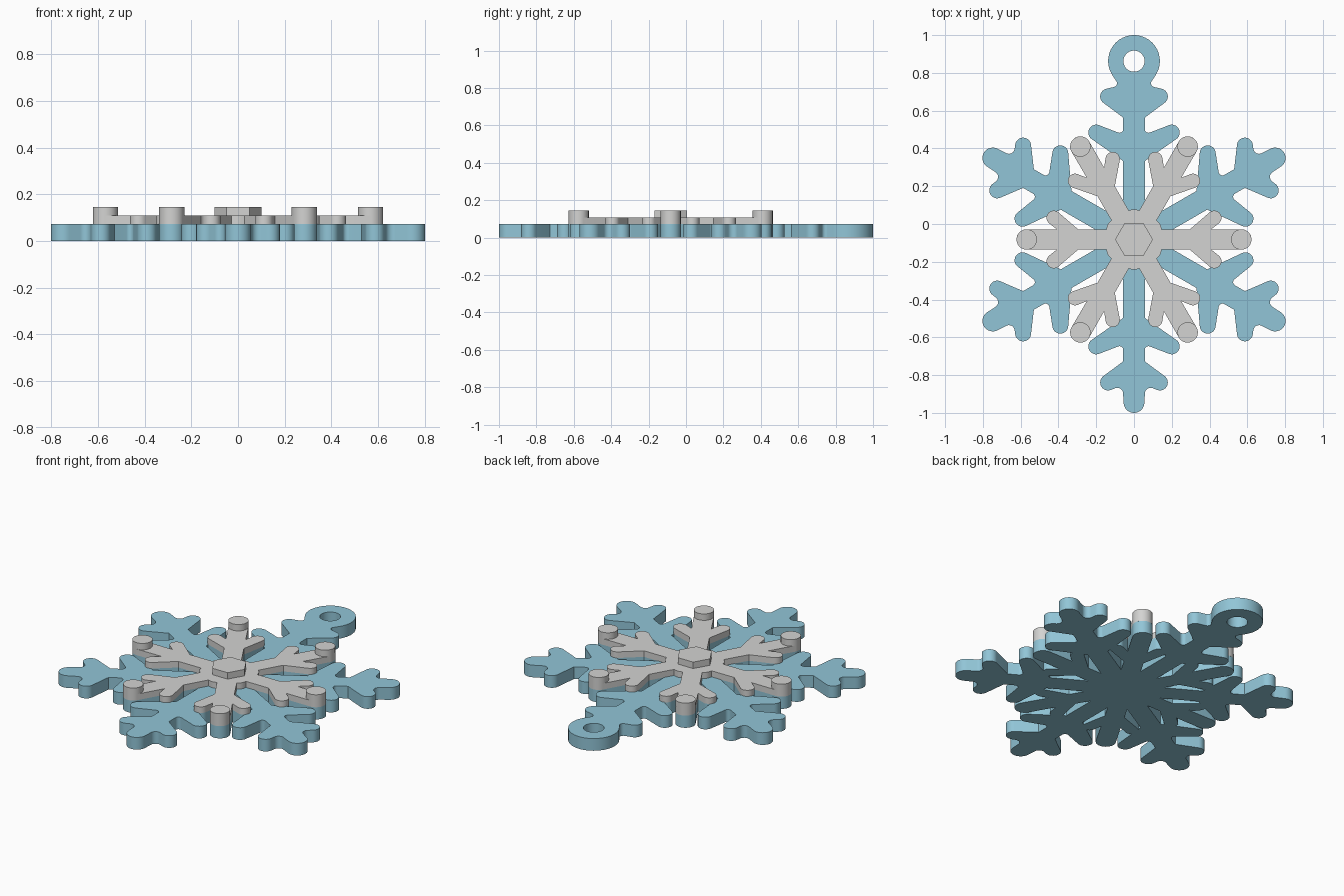
import bpy, bmesh
from math import pi, tau, cos, sin, acos, atan2, hypot, radians

if "Cube" in bpy.data.objects:
    bpy.data.objects.remove(bpy.data.objects["Cube"], do_unlink=True)

CENTER_Y = -0.082
BASE_TOP, STAR_TOP, KNOB_TOP = 0.072, 0.108, 0.146


def material(name, color):
    m = bpy.data.materials.new(name)
    m.use_nodes = True
    m.diffuse_color = (*color, 1)
    m.node_tree.nodes["Principled BSDF"].inputs["Base Color"].default_value = (*color, 1)
    return m


blue = material("ice blue", (0.285, 0.56, 0.68))
grey = material("light grey", (0.655, 0.655, 0.645))


def belt(circles):
    """Outline wrapped round circles: radius > 0 convex, < 0 concave fillet, 0 corner."""
    normals = []
    for (x, y, r), (x2, y2, r2) in zip(circles, circles[1:] + circles[:1]):
        dx, dy = x2 - x, y2 - y
        ratio = max(-1, min(1, (r2 - r) / hypot(dx, dy)))
        normals.append(atan2(dy, dx) + acos(ratio))
    points = []
    for i, (x, y, r) in enumerate(circles):
        if r == 0:
            points.append((x, y))
            continue
        start = normals[i - 1]
        turn = (normals[i] - start) % tau
        if r < 0:
            turn -= tau
        steps = max(3, round(abs(turn) / radians(10)))
        for k in range(steps + 1):
            a = start + turn * k / steps
            points.append((x - r * cos(a), y - r * sin(a)))
    return points


def flake(start_angle, valley, arms):
    """Six arms, each a list of half-arm circles ending in its tip."""
    circles = []
    for k, arm in enumerate(arms):
        a = start_angle + k * pi / 3
        half, tip = arm[:-1], arm[-1]
        path = [(u, -v, r) for u, v, r in valley + half] + [tip] + half[::-1]
        circles += [(u * cos(a) - v * sin(a), u * sin(a) + v * cos(a), r) for u, v, r in path]
    return belt(circles)


def prism(name, outline, z0, z1, mat):
    bm = bmesh.new()
    low = [bm.verts.new((x, y + CENTER_Y, z0)) for x, y in outline]
    high = [bm.verts.new((x, y + CENTER_Y, z1)) for x, y in outline]
    bm.faces.new(low[::-1])
    bm.faces.new(high)
    for i in range(len(low)):
        bm.faces.new((low[i - 1], low[i], high[i], high[i - 1]))
    mesh = bpy.data.meshes.new(name)
    bm.to_mesh(mesh)
    bm.free()
    mesh.materials.append(mat)
    obj = bpy.data.objects.new(name, mesh)
    bpy.context.collection.objects.link(obj)
    return obj


def activate(obj):
    bpy.ops.object.select_all(action="DESELECT")
    obj.select_set(True)
    bpy.context.view_layer.objects.active = obj


def smooth(obj):
    activate(obj)
    bpy.ops.object.shade_smooth_by_angle(angle=radians(25))


def combine(obj, other, operation):
    """Apply a boolean and remove the helper solid."""
    mod = obj.modifiers.new(operation, "BOOLEAN")
    mod.operation = operation
    mod.solver = "EXACT"
    mod.object = other
    activate(obj)
    bpy.ops.object.modifier_apply(modifier=mod.name)
    bpy.data.objects.remove(other, do_unlink=True)


def disc(x, y, r, n=40):
    return [(x + r * cos(tau * i / n), y + r * sin(tau * i / n)) for i in range(n)]


# Outline of the large flake: two pairs of tapered branches on every arm
branches = [
    (0.415, 0.057, 0), (0.566, 0.20, 0.042), (0.585, 0.077, -0.02),
    (0.645, 0.057, 0), (0.757, 0.137, 0.042),
]
plain_arm = branches + [(0.815, 0.088, -0.03), (0.863, 0, 0.055)]
ring_arm = branches + [(0.827, 0.110, -0.02), (0.945, 0, 0.137)]
large_outline = flake(pi / 2, [(0.099, 0.057, 0)], [ring_arm] + [plain_arm] * 5)

# Outline of the small flake, with rounded nubs between the arms
star_arm = [
    (0.147, 0.053, 0), (0.295, 0.053, 0), (0.425, 0.115, 0.038),
    (0.408, 0.053, 0), (0.568, 0, 0.054),
]
star_outline = flake(0, [(0.0996, 0.0575, 0.045)], [star_arm] * 6)

# Blue base: both flakes joined, with a hanging hole through the ring
base = prism("base_snowflake", large_outline, 0, BASE_TOP, blue)
combine(base, prism("base_star", star_outline, 0, BASE_TOP, blue), "UNION")
combine(base, prism("hole_cutter", disc(0, 0.944, 0.056), -0.1, 0.2, blue), "DIFFERENCE")
smooth(base)

# Grey upper snowflake
smooth(prism("upper_snowflake", star_outline, BASE_TOP, STAR_TOP, grey))

# Round knobs at the arm ends and the hexagon in the middle
for k in range(6):
    a = k * pi / 3
    smooth(prism(f"knob_{k + 1}", disc(0.568 * cos(a), 0.568 * sin(a), 0.054),
                 BASE_TOP, KNOB_TOP, grey))
prism("center_hexagon", disc(0, 0, 0.1, 6), STAR_TOP, KNOB_TOP, grey)
